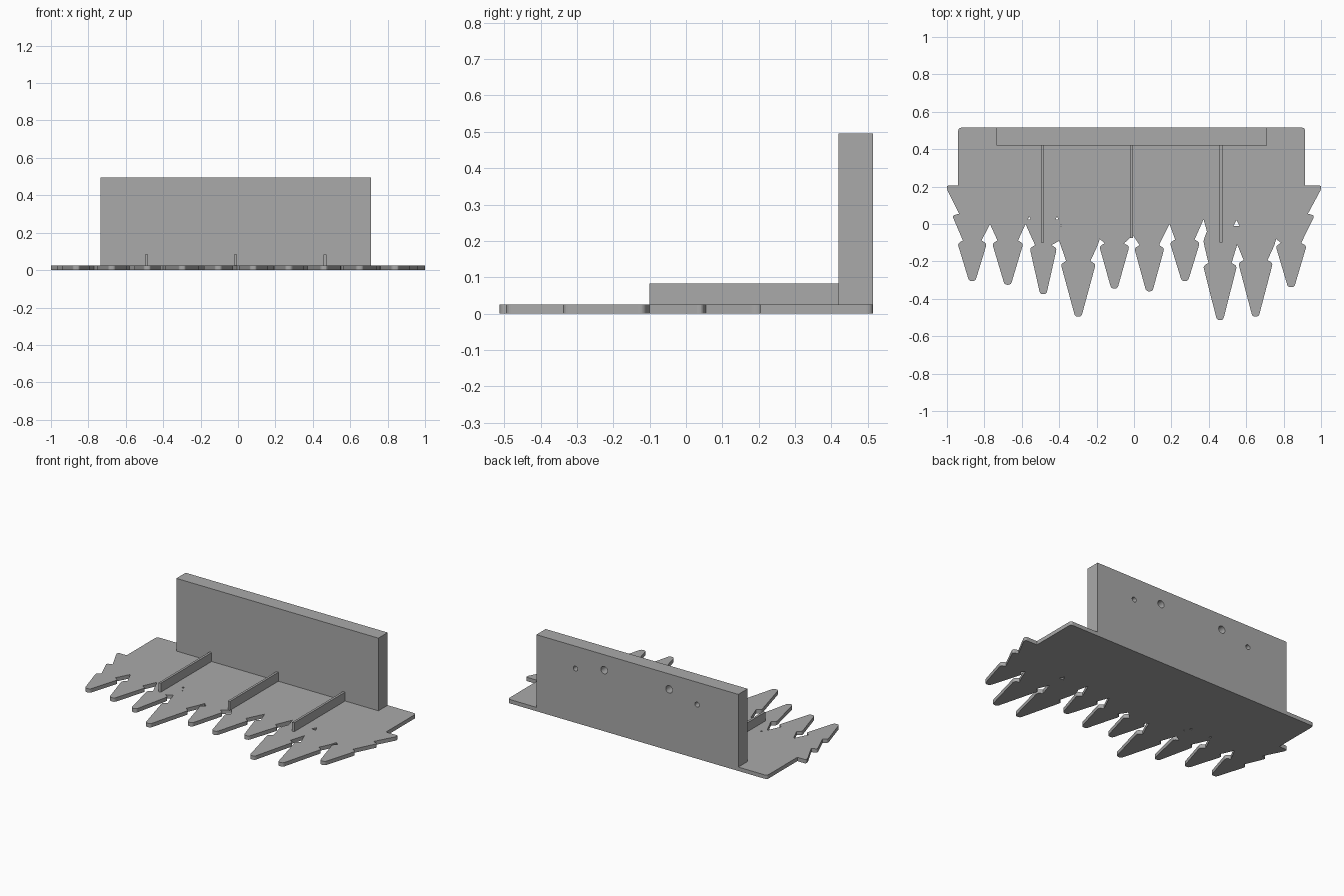
import bpy, bmesh, math
from mathutils import Vector, Matrix

if "Cube" in bpy.data.objects:
    bpy.data.objects.remove(bpy.data.objects["Cube"])

grey = bpy.data.materials.new("plain grey")
grey.diffuse_color = (0.4, 0.4, 0.4, 1)
grey.use_nodes = True
grey.node_tree.nodes["Principled BSDF"].inputs["Base Color"].default_value = grey.diffuse_color
THICK = 0.025


def add_mesh(name, mesh):
    ob = bpy.data.objects.new(name, mesh)
    bpy.context.collection.objects.link(ob)
    mesh.materials.clear()
    mesh.materials.append(grey)
    return ob


def box(name, x0, x1, y0, y1, z0, z1):
    bm = bmesh.new()
    bmesh.ops.create_cube(bm, size=1)
    for v in bm.verts:
        v.co = ((x0 + x1) / 2 + v.co.x * (x1 - x0),
                (y0 + y1) / 2 + v.co.y * (y1 - y0),
                (z0 + z1) / 2 + v.co.z * (z1 - z0))
    me = bpy.data.meshes.new(name)
    bm.to_mesh(me)
    bm.free()
    return add_mesh(name, me)


def round_convex(pts, reach=0.018, steps=4):
    """Round the outward corners of a counter-clockwise outline."""
    out, n = [], len(pts)
    for i in range(n):
        a, p, b = (Vector(pts[j % n]) for j in (i - 1, i, i + 1))
        u, w = a - p, b - p
        if (-u).cross(w) <= 0:
            out.append(p)
            continue
        d = min(reach, 0.42 * min(u.length, w.length))
        s, e = p + u.normalized() * d, p + w.normalized() * d
        for k in range(steps + 1):
            t = k / steps
            out.append(s * (1 - t) ** 2 + p * 2 * t * (1 - t) + e * t * t)
    return out


# Tree points: tip x, tip y, shoulder y, half width
trees = [(-.865, -.305, -.105, .078), (-.675, -.325, -.105, .083),
         (-.485, -.375, -.13, .072), (-.298, -.495, -.215, .093),
         (-.105, -.345, -.12, .08), (.082, -.36, -.13, .08),
         (.272, -.305, -.1, .08), (.46, -.513, -.225, .09),
         (.65, -.495, -.21, .092), (.84, -.338, -.118, .082)]
# Notch between each tree and the next
notches = [[(-.77, 0)], [(-.58, 0)], [(-.40, -.09)],
           [(-.197, -.12), (-.183, -.08)], [(-.005, -.06)], [(.19, 0)],
           [(.372, .025), (.39, -.04), (.37, -.09)], [(.552, -.11)],
           [(.75, -.115), (.76, -.08)]]

# Plate outline, counter-clockwise from the back left corner
outline = [(-.94, .515), (-.94, .205), (-1, .205), (-1, .185), (-.935, .055), (-.972, .045)]
for i, (x, tip, sh, h) in enumerate(trees):
    outline += [(x - h + .028, sh + .017), (x - h, sh), (x - .017, tip),
                (x + .017, tip), (x + h, sh), (x + h - .028, sh + .017)]
    if i < len(notches):
        outline += notches[i]
outline += [(.966, .045), (.93, .055), (1, .185), (1, .205), (.915, .205), (.915, .515)]

loops = [round_convex(outline)]
# Small triangular slits left between the overlapping trees
for x, y, s in [(-.56, .03, .008), (-.412, .03, .009), (-.39, -.008, .005), (.548, .003, .016)]:
    loops.append([Vector((x - s, y - s * .8)), Vector((x, y + s * 1.2)), Vector((x + s, y - s * .8))])

cu = bpy.data.curves.new("plate_outline", 'CURVE')
cu.dimensions = '2D'
cu.fill_mode = 'BOTH'
cu.extrude = THICK / 2
for lp in loops:
    sp = cu.splines.new('POLY')
    sp.points.add(len(lp) - 1)
    for q, p in zip(sp.points, lp):
        q.co = (p.x, p.y, 0, 1)
    sp.use_cyclic_u = True
tmp = bpy.data.objects.new("plate_outline", cu)
bpy.context.collection.objects.link(tmp)
bpy.context.view_layer.update()
me = bpy.data.meshes.new_from_object(tmp.evaluated_get(bpy.context.evaluated_depsgraph_get()))
bpy.data.objects.remove(tmp)
me.transform(Matrix.Translation((0, 0, THICK / 2)))
bm = bmesh.new()
bm.from_mesh(me)
bmesh.ops.remove_doubles(bm, verts=bm.verts, dist=1e-5)
bmesh.ops.recalc_face_normals(bm, faces=bm.faces)
bm.to_mesh(me)
bm.free()
for p in me.polygons:
    p.use_smooth = False
add_mesh("treeline_plate", me)

# Upright mounting wall
wall = box("mounting_wall", -.735, .71, .42, .515, THICK, .495)

# Blind screw holes in the back of the wall
bm = bmesh.new()
for x, z, r in [(-.44, .35, .016), (-.24, .395, .024), (.225, .395, .024), (.43, .35, .016)]:
    bmesh.ops.create_cone(bm, cap_ends=True, segments=24, radius1=r, radius2=r, depth=.12,
                          matrix=Matrix.Translation((x, .515, z)) @ Matrix.Rotation(math.pi / 2, 4, 'X'))
cm = bpy.data.meshes.new("hole_cutter")
bm.to_mesh(cm)
bm.free()
cutter = add_mesh("hole_cutter", cm)
cutter.hide_render = True
mod = wall.modifiers.new("holes", 'BOOLEAN')
mod.operation = 'DIFFERENCE'
mod.solver = 'EXACT'
mod.object = cutter
bpy.context.view_layer.objects.active = wall
wall.select_set(True)
bpy.ops.object.modifier_apply(modifier=mod.name)
bpy.data.objects.remove(cutter)

# Stiffening ribs
for name, x, y in [("left_rib", -.49, -.1), ("middle_rib", -.013, -.075), ("right_rib", .465, -.1)]:
    box(name, x - .0075, x + .0075, y, .42, THICK, .083)
